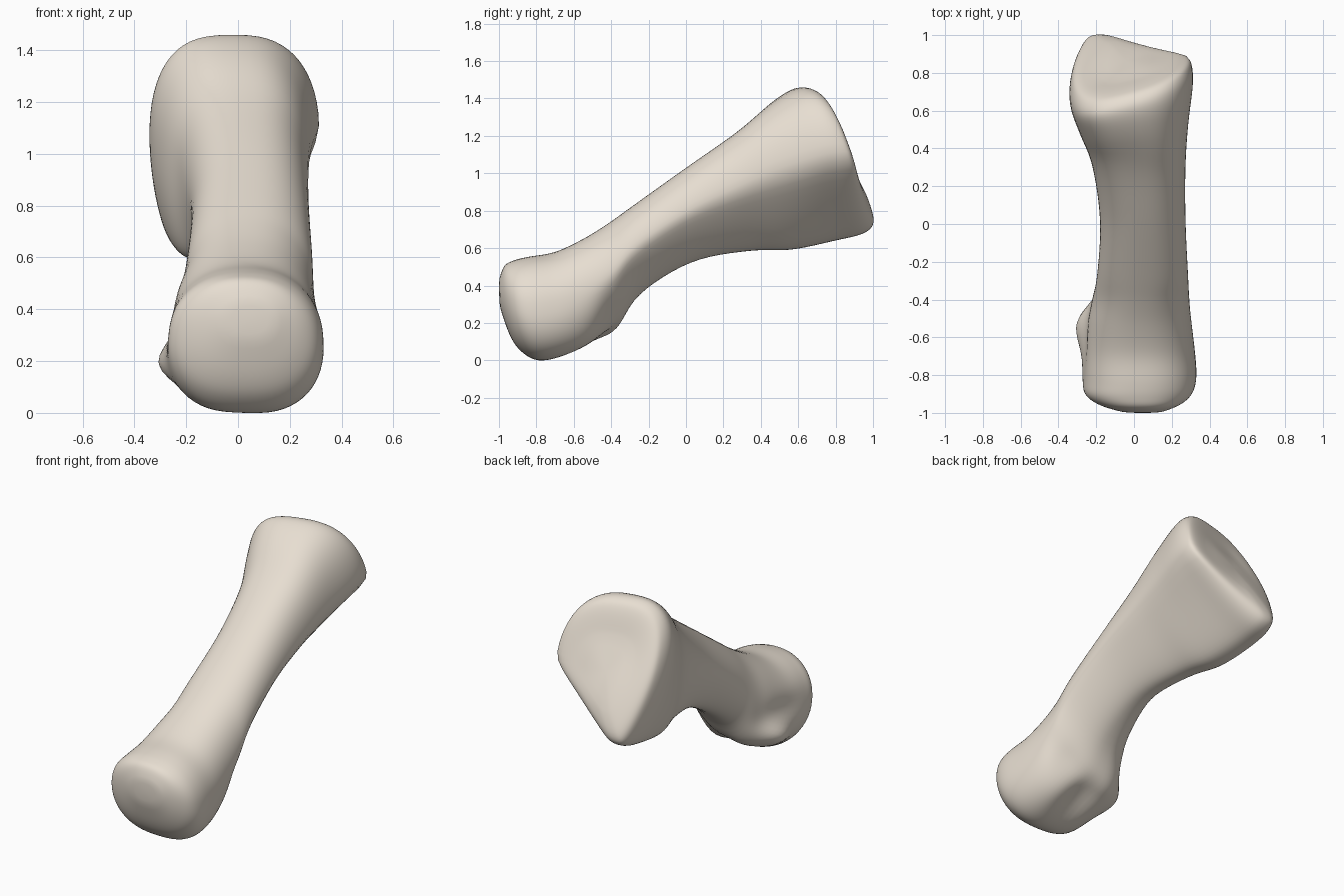
import bpy, bmesh, math

if "Cube" in bpy.data.objects:
    bpy.data.objects.remove(bpy.data.objects["Cube"])

# Cross-sections from the rounded head (front) to the tilted base (back):
# top y, top z, bottom y, bottom z, left x, right x, left inset below, right inset below
SECTIONS = [
    (-1.0, 0.43, -0.997, 0.29, -0.05, 0.14, 0.0, 0.0),
    (-0.972, 0.505, -0.945, 0.14, -0.18, 0.24, 0.0, 0.0),
    (-0.92, 0.535, -0.885, 0.05, -0.26, 0.305, 0.0, -0.01),
    (-0.84, 0.555, -0.79, -0.005, -0.275, 0.33, -0.01, -0.02),
    (-0.70, 0.58, -0.65, 0.01, -0.27, 0.322, -0.02, -0.02),
    (-0.55, 0.65, -0.48, 0.07, -0.25, 0.305, -0.02, 0.02),
    (-0.42, 0.73, -0.37, 0.15, -0.22, 0.295, -0.02, 0.12),
    (-0.28, 0.83, -0.25, 0.35, -0.195, 0.288, 0.0, 0.12),
    (0.00, 1.03, 0.03, 0.525, -0.18, 0.275, 0.02, 0.14),
    (0.27, 1.22, 0.34, 0.585, -0.22, 0.275, 0.0, 0.22),
    (0.46, 1.38, 0.56, 0.59, -0.29, 0.29, 0.0, 0.29),
    (0.59, 1.455, 0.80, 0.64, -0.34, 0.315, 0.01, 0.36),
    (0.67, 1.45, 0.955, 0.68, -0.335, 0.31, 0.02, 0.38),
    (0.72, 1.39, 1.005, 0.75, -0.295, 0.275, 0.02, 0.36),
    (0.775, 1.25, 0.96, 0.90, -0.18, 0.15, 0.02, 0.17),
]
SIDES, STEPS = 64, 6


def spline(a, b, c, d, t):
    return tuple(0.5 * (2*q + (r-p)*t + (2*p-5*q+4*r-s)*t*t + (3*q-p-3*r+s)*t**3)
                 for p, q, r, s in zip(a, b, c, d))


def power(v, e):
    return math.copysign(abs(v) ** e, v)


def bump(p, centre, radii):
    return math.exp(-sum(((a-b)/r)**2 for a, b, r in zip(p, centre, radii)))


def ring(section):
    yt, zt, yb, zb, xl, xr, inset_l, inset_r = section
    base = min(1, max(0, (yt-0.0) / 0.4))
    points = []
    for i in range(SIDES):
        a = 2 * math.pi * i / SIDES
        c = math.cos(a)
        v = 0.5 + 0.5 * power(math.sin(a), 0.97 - 0.12*base)
        # boxier toward the base, with the lower right side drawn in
        k = max(0, 0.5 - v) / 0.5
        left, right = xl + k*inset_l, xr - k*inset_r
        e = 0.8 - 0.1*base if v < 0.5 else 0.87 - 0.1*base
        if c < 0:
            e -= 0.1*base
        x = (left+right)/2 + (right-left)/2 * power(c, e)
        y, z = yb + (yt-yb)*v, zb + (zt-zb)*v
        # end face is turned toward the left
        y += 0.26 * x * v * min(1, max(0, (y-0.35)/0.3))
        p = (x, y, z)
        # left condyle, hollow above it, and underside groove
        dx = -0.095 * bump(p, (-0.28, -0.51, 0.17), (0.14, 0.14, 0.10))
        dx += 0.02 * bump(p, (-0.27, -0.60, 0.32), (0.1, 0.2, 0.07))
        dz = 0.07 * bump(p, (0.0, -0.50, 0.06), (0.10, 0.18, 0.15))
        dz += 0.06 * bump(p, (0.22, -0.38, 0.15), (0.15, 0.10, 0.14))
        points.append((x+dx, y, z+dz))
    return points


# Loft a smooth skin through the sections
bm = bmesh.new()
rings = []
last = len(SECTIONS) - 1
for k in range(last):
    quad = [SECTIONS[min(max(k+j, 0), last)] for j in (-1, 0, 1, 2)]
    for s in range(STEPS):
        rings.append([bm.verts.new(p) for p in ring(spline(*quad, s/STEPS))])
rings.append([bm.verts.new(p) for p in ring(SECTIONS[-1])])
for a, b in zip(rings, rings[1:]):
    for i in range(SIDES):
        j = (i+1) % SIDES
        bm.faces.new((a[i], a[j], b[j], b[i]))

# Close the domed head and the nearly flat base
for loop, tip in ((rings[0], (0.045, -1.004, 0.36)), (rings[-1], (-0.04, 0.865, 1.08))):
    v = bm.verts.new(tip)
    for i in range(SIDES):
        bm.faces.new((loop[i], loop[(i+1) % SIDES], v))
# Relax the skin a little
for _ in range(3):
    bmesh.ops.smooth_vert(bm, verts=bm.verts, factor=0.5,
                          use_axis_x=True, use_axis_y=True, use_axis_z=True)
bmesh.ops.recalc_face_normals(bm, faces=bm.faces)

mesh = bpy.data.meshes.new("long_bone")
bm.to_mesh(mesh)
bm.free()
mesh.shade_smooth()
ivory = bpy.data.materials.new("ivory")
ivory.diffuse_color = (0.80, 0.73, 0.64, 1)
ivory.use_nodes = True
ivory.node_tree.nodes["Principled BSDF"].inputs["Base Color"].default_value = ivory.diffuse_color
mesh.materials.append(ivory)
bone = bpy.data.objects.new("long_bone", mesh)
bpy.context.collection.objects.link(bone)
